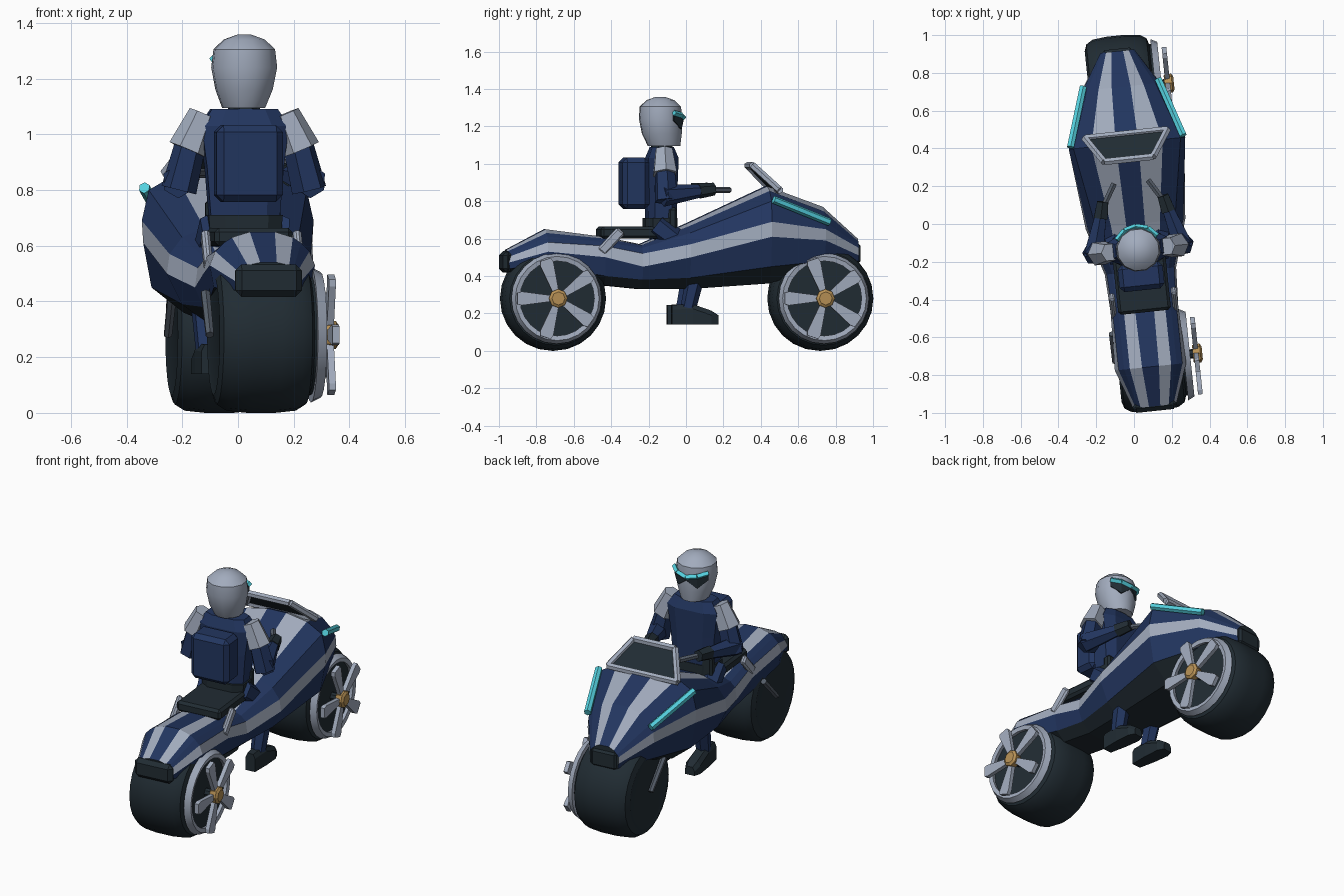
import bpy, bmesh, math
from mathutils import Matrix, Vector

if "Cube" in bpy.data.objects:
    bpy.data.objects.remove(bpy.data.objects["Cube"])

# The whole vehicle is turned slightly about the vertical axis
PLACE = Matrix.Translation((.008, 0, 0)) @ Matrix.Rotation(math.radians(6), 4, 'Z')


def material(name, rgb):
    m = bpy.data.materials.new(name)
    m.use_nodes = True
    m.diffuse_color = (*rgb, 1)
    m.node_tree.nodes["Principled BSDF"].inputs["Base Color"].default_value = (*rgb, 1)
    return m


BLUE = material("navy blue", (.016, .036, .115))
SILVER = material("silver grey", (.36, .41, .51))
DARK = material("charcoal", (.015, .025, .033))
CYAN = material("cyan trim", (.09, .64, .74))
GOLD = material("gold hub", (.47, .28, .09))
STEEL = material("dark steel", (.09, .11, .14))


def finish(name, bm, *mats, smooth=False):
    bmesh.ops.recalc_face_normals(bm, faces=bm.faces)
    mesh = bpy.data.meshes.new(name)
    bm.to_mesh(mesh)
    bm.free()
    mesh.transform(PLACE)
    for m in mats:
        mesh.materials.append(m)
    ob = bpy.data.objects.new(name, mesh)
    bpy.context.scene.collection.objects.link(ob)
    if smooth:
        bpy.ops.object.select_all(action='DESELECT')
        ob.select_set(True)
        bpy.context.view_layer.objects.active = ob
        bpy.ops.object.shade_smooth_by_angle(angle=math.radians(32))
    return ob


def loft(name, rings, *mats, rule=None, smooth=False):
    """Skin closed rings of points; rule(j) picks the material of strip j, caps use the last one."""
    bm = bmesh.new()
    rows = [[bm.verts.new(p) for p in ring] for ring in rings]
    n = len(rows[0])
    for a, b in zip(rows, rows[1:]):
        for j in range(n):
            k = (j + 1) % n
            f = bm.faces.new((a[j], a[k], b[k], b[j]))
            f.material_index = rule(j) if rule else 0
    for row in (rows[0], rows[-1]):
        bm.faces.new(row).material_index = len(mats) - 1
    return finish(name, bm, *mats, smooth=smooth)


def stack(name, levels, mat, sides=8, power=1, smooth=False):
    """Upright form from levels of (z, centre y, half x, half y)."""
    def ring(z, cy, hx, hy):
        out = []
        for i in range(sides):
            a = math.tau * (i + .5) / sides
            c, s = math.cos(a), math.sin(a)
            out.append((hx * math.copysign(abs(c) ** power, c),
                        cy + hy * math.copysign(abs(s) ** power, s), z))
        return out
    return loft(name, [ring(*l) for l in levels], mat, smooth=smooth)


def limb(name, a, b, r1, r2, mat, sides=6):
    a, b = Vector(a), Vector(b)
    bm = bmesh.new()
    q = (b - a).to_track_quat('Z', 'Y').to_matrix().to_4x4()
    bmesh.ops.create_cone(bm, cap_ends=True, segments=sides, radius1=r1, radius2=r2,
                          depth=(b - a).length, matrix=Matrix.Translation((a + b) / 2) @ q)
    return finish(name, bm, mat)


def box(name, centre, size, mat, bevel, tilt=0.0):
    bm = bmesh.new()
    m = Matrix.Translation(centre) @ Matrix.Rotation(tilt, 4, 'X') @ Matrix.Diagonal((*size, 1))
    bmesh.ops.create_cube(bm, size=1, matrix=m)
    bmesh.ops.bevel(bm, geom=bm.edges[:], offset=bevel, segments=1, affect='EDGES')
    return finish(name, bm, mat)


def lathe(name, profile, y, z, mat, sides=24, closed=False, smooth=True):
    """Turn (x, radius) points around a crosswise axle."""
    if closed:
        profile = profile + profile[:1]
    rings = [[(x, y + r * math.cos(math.tau * i / sides), z + r * math.sin(math.tau * i / sides))
              for i in range(sides)] for x, r in profile]
    bm = bmesh.new()
    rows = [[bm.verts.new(p) for p in ring] for ring in rings]
    for a, b in zip(rows, rows[1:]):
        for j in range(sides):
            bm.faces.new((a[j], a[j - 1], b[j - 1], b[j]))
    if closed:
        bmesh.ops.remove_doubles(bm, verts=bm.verts, dist=.0001)
    else:
        bm.faces.new(rows[0])
        bm.faces.new(rows[-1])
    return finish(name, bm, mat, smooth=smooth)


# Striped fairing: each station is y, then the (x, z) corners of its left half
STATIONS = [
    (-.97, (.03, .54), (.075, .53), (.09, .515), (.1, .5), (.115, .47), (.11, .44), (.08, .42)),
    (-.76, (.045, .65), (.11, .63), (.14, .61), (.17, .58), (.19, .53), (.175, .45), (.1, .43)),
    (-.45, (.05, .61), (.11, .6), (.14, .58), (.17, .56), (.18, .5), (.16, .4), (.1, .35)),
    (-.25, (.05, .57), (.11, .565), (.15, .55), (.18, .52), (.19, .45), (.16, .38), (.1, .33)),
    (0, (.05, .68), (.13, .665), (.21, .63), (.255, .57), (.265, .5), (.21, .39), (.13, .33)),
    (.43, (.06, .88), (.19, .855), (.285, .8), (.31, .69), (.305, .61), (.275, .45), (.16, .36)),
    (.73, (.05, .77), (.12, .745), (.18, .69), (.205, .65), (.21, .59), (.18, .48), (.1, .45)),
    (.92, (.03, .6), (.06, .585), (.08, .565), (.09, .55), (.09, .51), (.085, .48), (.05, .46)),
]
rings = []
for y, *half in STATIONS:
    rings.append([(x, y, z) for x, z in half] + [(-x, y, z) for x, z in reversed(half)])
# Strips from the ridge down to the keel, mirrored, then the blue centre strip
STRIPES = (1, 0, 0, 1, 0, 2)
STRIPES = STRIPES + (2,) + STRIPES[::-1] + (0,)
loft("fairing", rings, BLUE, SILVER, DARK, rule=lambda j: STRIPES[j])

# Dark caps at the nose and the tail
box("tail_cap", (0, -.97, .475), (.24, .05, .115), DARK, .022)
box("nose_cap", (0, .912, .52), (.17, .04, .115), DARK, .018)

# Wheels with a one-sided rim, spokes and hub
AXLE = .28
TYRE = [(-.165, .19), (-.172, .215), (-.16, .25), (-.125, .272), (-.05, .28)]
TYRE += [(-x, r) for x, r in reversed(TYRE)]
for label, y in (("rear", -.715), ("front", .722)):
    lathe(label + "_tyre", TYRE, y, AXLE, DARK)
    lathe(label + "_disc", [(.15, .22), (.188, .215)], y, AXLE, DARK)
    lathe(label + "_rim", [(.18, .205), (.21, .2), (.215, .225), (.18, .243)], y, AXLE, SILVER,
          closed=True)
    lathe(label + "_axle", [(.16, .025), (.25, .025)], y, AXLE, DARK, sides=8)
    lathe(label + "_hub", [(.23, .045), (.255, .05), (.27, .05), (.28, .035)],
          y, AXLE, GOLD, sides=8, smooth=False)
    for i in range(5):
        spin = Matrix.Translation((0, y, AXLE)) @ Matrix.Rotation(math.radians(36 + 72 * i), 4, 'X')
        loft(f"{label}_spoke_{i + 1}",
             [[spin @ Vector((x, r, s * w)) for x, s in ((.235, -1), (.26, -1), (.26, 1), (.235, 1))]
              for r, w in ((.035, .016), (.195, .037), (.218, .03))], SILVER)
    inner = y - math.copysign(.15, y)
    limb(label + "_strut", (-.185, inner, .43), (-.185, y, AXLE), .018, .016, STEEL)

# Windscreen: glass plate in a tubular frame
screen = [(-.22, .48, .86), (.22, .48, .86), (.13, .345, .99), (-.13, .345, .99)]
for i in range(4):
    limb(f"windscreen_frame_{i + 1}", screen[i], screen[(i + 1) % 4], .02, .02, SILVER)
loft("windscreen_glass", [[(x, y + d, z + d) for x, y, z in screen] for d in (-.003, .003)], DARK)

# Saddle and rider's hips
box("saddle", (0, -.3, .632), (.28, .34, .065), DARK, .015)
box("saddle_front", (0, -.085, .7), (.27, .05, .13), DARK, .012)
stack("belt", [(.65, -.14, .135, .09), (.71, -.14, .14, .09)], DARK, power=.6)

# Rider's torso, backpack and neck
stack("torso", [(.7, -.135, .13, .08), (.88, -.135, .145, .085), (1.03, -.13, .165, .085),
                (1.09, -.13, .125, .06)], BLUE, power=.6)
box("backpack", (0, -.28, .895), (.24, .145, .275), BLUE, .025)
stack("neck", [(1.06, -.13, .06, .06), (1.12, -.13, .06, .06)], DARK)

# Helmet with a visor and a bright brow
stack("helmet", [(1.095, -.118, .078, .088), (1.16, -.13, .104, .108), (1.24, -.137, .12, .117),
                 (1.305, -.138, .112, .112), (1.34, -.138, .075, .075), (1.358, -.138, .025, .025)],
      SILVER, sides=12, smooth=True)


def face_point(degrees, z, r=.124):
    a = math.radians(degrees)
    return Vector((r * math.cos(a), -.137 + r * math.sin(a), z))


for i, a in enumerate((30, 60, 90, 120)):
    b = a + 30
    brow = [1.248 + abs(t - 90) * .0004 for t in (a, b)]
    limb(f"visor_brow_{i + 1}", face_point(a, brow[0]), face_point(b, brow[1]), .015, .015, CYAN, 4)
    low = [1.185 if abs(t - 90) == 30 else 1.23 for t in (a, b)]
    loft(f"visor_{i + 1}", [[face_point(a, low[0], r), face_point(b, low[1], r),
                             face_point(b, brow[1], r), face_point(a, brow[0], r)]
                            for r in (.115, .124)], DARK)

# Paired parts on both sides
for side, s in (("left", 1), ("right", -1)):
    limb(side + "_brow_strip", (s * .3, .44, .808), (s * .2, .75, .688), .021, .021, CYAN)
    box(side + "_saddle_fin", (s * .165, -.42, .585), (.03, .055, .16), SILVER, .01, tilt=-.75)
    limb(side + "_shoulder_pad", (s * .15, -.135, 1.075), (s * .205, -.135, .945), .05, .07, SILVER)
    limb(side + "_upper_arm", (s * .19, -.135, .98), (s * .235, -.13, .8), .055, .064, BLUE)
    limb(side + "_forearm", (s * .24, -.15, .83), (s * .18, .06, .855), .06, .035, BLUE)
    limb(side + "_glove", (s * .18, .05, .855), (s * .16, .135, .865), .042, .034, DARK)
    limb(side + "_handlebar", (s * .165, .1, .86), (s * .09, .225, .86), .017, .017, STEEL)
    limb(side + "_thigh", (s * .1, -.17, .67), (s * .13, .05, .5), .068, .055, BLUE)
    limb(side + "_shin", (s * .13, .06, .5), (s * .12, .0, .23), .055, .042, BLUE)
    # Boot with a lower, narrower toe
    loft(side + "_boot", [[(s * .12 + k * w, y, z) for k, z in
                           ((-1, .14), (1, .14), (1, top - .025), (.6, top), (-.6, top), (-1, top - .025))]
                          for y, w, top in ((-.09, .03, .245), (.02, .042, .25), (.12, .045, .215),
                                            (.16, .03, .19))], DARK)
